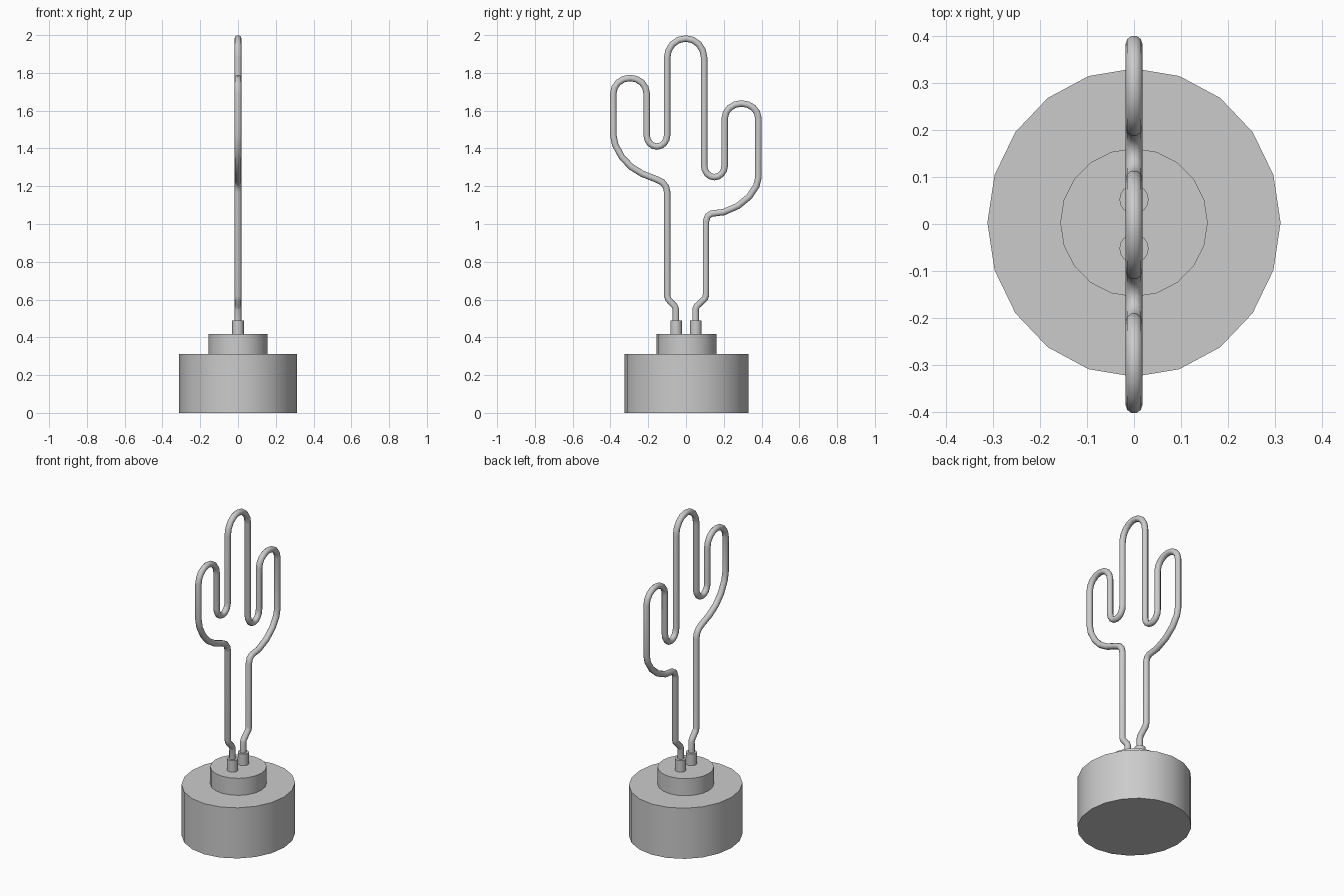
import bpy, math

if "Cube" in bpy.data.objects:
    bpy.data.objects.remove(bpy.data.objects["Cube"])


def cylinder(name, rx, ry, z0, z1, y=0.0, sides=20):
    bpy.ops.mesh.primitive_cylinder_add(vertices=sides, radius=1, depth=1,
                                        location=(0, y, (z0 + z1) / 2),
                                        rotation=(0, 0, math.pi / 2))
    ob = bpy.context.object
    ob.name = name
    bpy.ops.object.transform_apply(location=False, rotation=True, scale=False)
    ob.scale = (rx, ry, z1 - z0)
    bpy.ops.object.transform_apply(location=False, rotation=False, scale=True)
    bpy.ops.object.shade_smooth_by_angle(angle=math.radians(30))
    return ob


def bend(y0, y1, z, height, steps=8):
    """Half-ellipse from y0 to y1, upward for positive height."""
    c, r = (y0 + y1) / 2, (y1 - y0) / 2
    return [(c - r * math.cos(math.pi * i / steps),
             z + height * math.sin(math.pi * i / steps)) for i in range(steps + 1)]


# Stepped round base and tube sockets
cylinder("base", 0.312, 0.328, 0, 0.312, 0.003)
cylinder("base_step", 0.157, 0.158, 0.312, 0.417, 0.003)
for side, y in (("left", -0.052), ("right", 0.052)):
    cylinder("socket_" + side, 0.031, 0.031, 0.417, 0.488, y, 16)

# Light tube outline in the YZ plane: left leg and arm, crown, right arm and leg
path = [(-0.054, 0.47), (-0.054, 0.55), (-0.06, 0.565), (-0.094, 0.602), (-0.1, 0.62),
        (-0.1, 1.17), (-0.106, 1.197), (-0.125, 1.221), (-0.16, 1.238), (-0.23, 1.265),
        (-0.29, 1.302), (-0.34, 1.355), (-0.375, 1.42), (-0.385, 1.47)]
path += bend(-0.385, -0.208, 1.69, 0.083)
path += bend(-0.208, -0.1, 1.47, -0.06)
path += bend(-0.1, 0.096, 1.88, 0.102)
path += bend(0.096, 0.205, 1.31, -0.062)
path += bend(0.205, 0.383, 1.56, 0.078)
path += [(0.383, 1.245), (0.372, 1.2), (0.335, 1.145), (0.275, 1.096), (0.2, 1.063),
         (0.135, 1.055), (0.115, 1.042), (0.106, 1.015), (0.106, 0.625), (0.1, 0.605),
         (0.057, 0.565), (0.051, 0.55), (0.051, 0.47)]

curve = bpy.data.curves.new("light_tube", "CURVE")
curve.dimensions = "3D"
curve.bevel_depth = 0.018
curve.bevel_resolution = 3
curve.use_fill_caps = True
spline = curve.splines.new("POLY")
spline.points.add(len(path) - 1)
for p, (y, z) in zip(spline.points, path):
    p.co = (0, y, z, 1)
spline.use_smooth = True
tube = bpy.data.objects.new("light_tube", curve)
bpy.context.collection.objects.link(tube)
